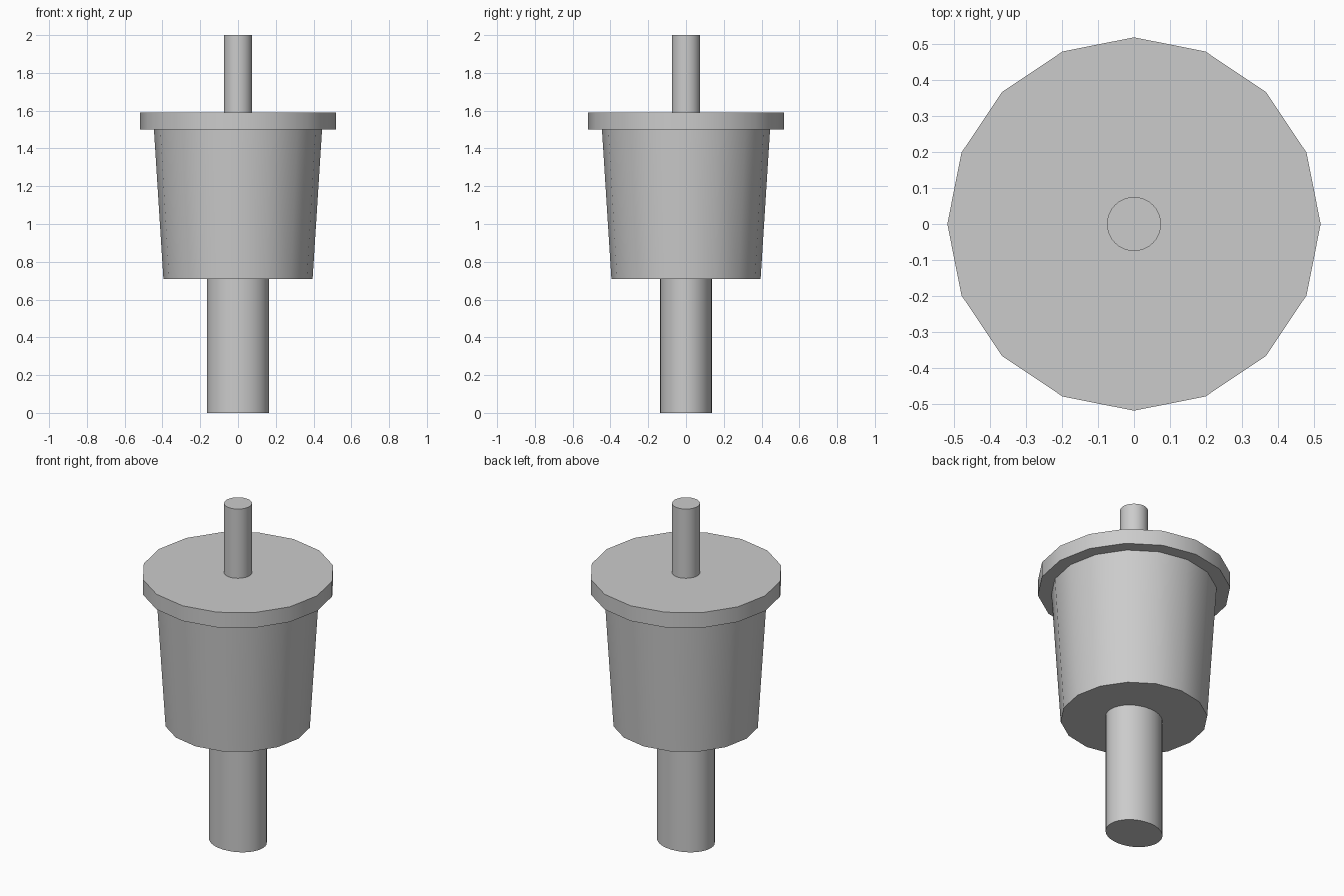
import bpy
import math

cube = bpy.data.objects.get("Cube")
if cube:
    bpy.data.objects.remove(cube, do_unlink=True)

grey = bpy.data.materials.new("plain_grey")
grey.use_nodes = True
colour = (0.6, 0.6, 0.6, 1)
grey.diffuse_color = colour
grey.node_tree.nodes["Principled BSDF"].inputs["Base Color"].default_value = colour


def round_part(name, sides, bottom, top, r_bottom, r_top, depth_scale=1.0):
    """Upright capped cylinder or taper between two heights."""
    bpy.ops.mesh.primitive_cone_add(
        vertices=sides, radius1=r_bottom, radius2=r_top,
        depth=top - bottom, location=(0, 0, (bottom + top) / 2))
    part = bpy.context.object
    part.name = name
    part.scale.y = depth_scale
    bpy.ops.object.transform_apply(location=False, rotation=False, scale=True)
    part.data.materials.append(grey)
    bpy.ops.object.shade_smooth_by_angle(angle=math.radians(30))
    return part


# Oval lower stem
round_part("lower_stem", 32, 0, 0.71, 0.163, 0.163, 0.84)
# Tapered body, wider at the top
round_part("tapered_body", 16, 0.71, 1.5, 0.395, 0.445)
# Overhanging flange
round_part("flange", 16, 1.5, 1.59, 0.518, 0.518)
# Thin upper rod
round_part("upper_rod", 32, 1.59, 2.0, 0.075, 0.075)
